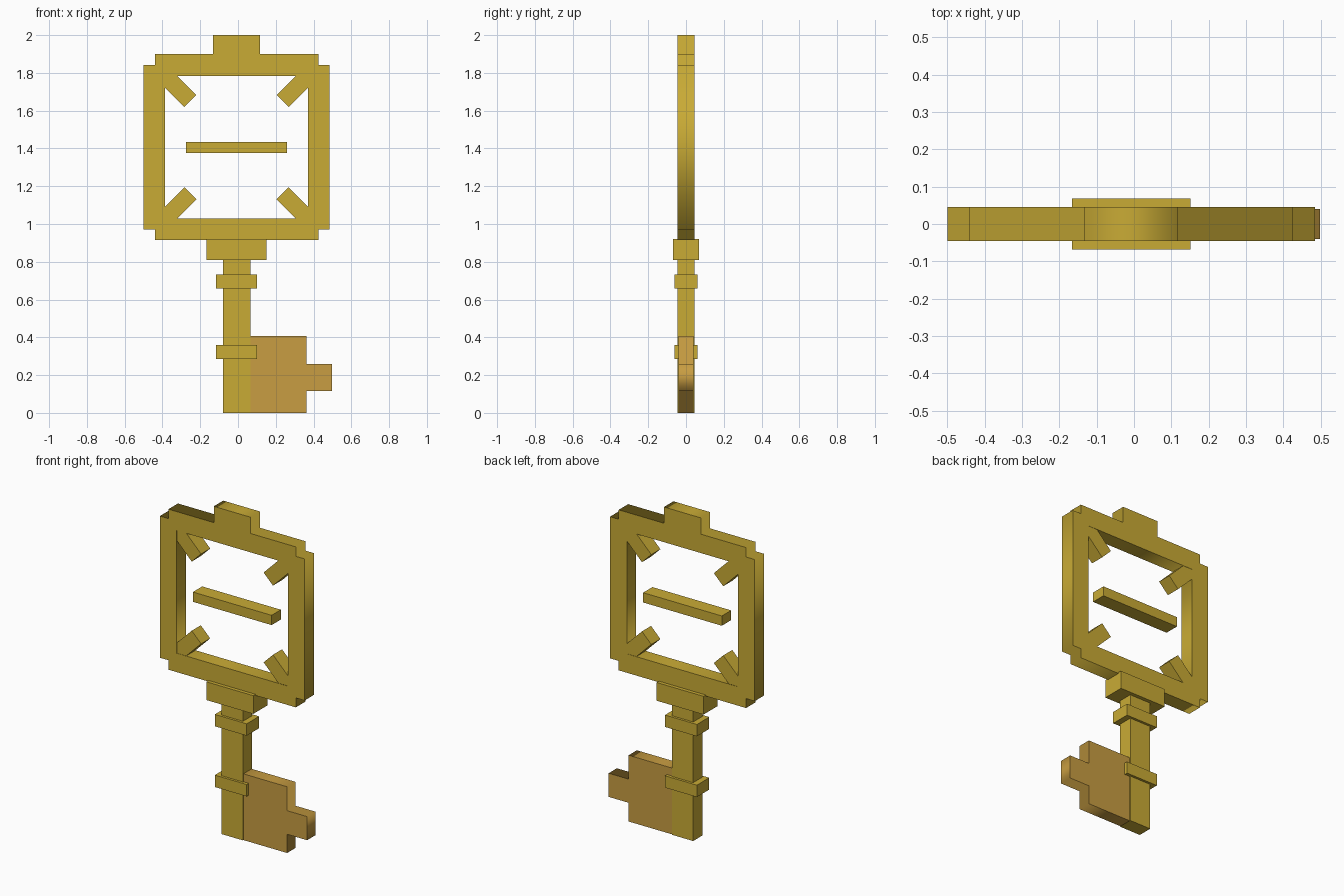
import bpy
from math import radians
from mathutils import Matrix

if "Cube" in bpy.data.objects:
    bpy.data.objects.remove(bpy.data.objects["Cube"])

CX, CZ = -0.0075, 1.407      # axis of the key, centre height of the bow


def material(name, rgb):
    mat = bpy.data.materials.new(name)
    mat.use_nodes = True
    mat.diffuse_color = (*rgb, 1)
    mat.node_tree.nodes["Principled BSDF"].inputs["Base Color"].default_value = (*rgb, 1)
    return mat


gold = material("gold", (0.584, 0.407, 0.036))
bronze = material("bronze", (0.577, 0.337, 0.054))


def plate(name, outlines, half_depth, mat):
    """Extrude closed x-z outlines along y; inner outlines become holes."""
    curve = bpy.data.curves.new(name, "CURVE")
    curve.dimensions = "2D"
    curve.fill_mode = "BOTH"
    curve.extrude = half_depth
    for points in outlines:
        spline = curve.splines.new("POLY")
        spline.points.add(len(points) - 1)
        for point, (x, z) in zip(spline.points, points):
            point.co = (x, z, 0, 1)
        spline.use_cyclic_u = True
    source = bpy.data.objects.new(name + "_outline", curve)
    bpy.context.collection.objects.link(source)
    bpy.context.view_layer.update()
    depsgraph = bpy.context.evaluated_depsgraph_get()
    mesh = bpy.data.meshes.new_from_object(source.evaluated_get(depsgraph))
    bpy.data.objects.remove(source)
    mesh.transform(Matrix.Rotation(radians(90), 4, "X"))
    mesh.materials.clear()
    mesh.materials.append(mat)
    obj = bpy.data.objects.new(name, mesh)
    bpy.context.collection.objects.link(obj)
    return obj


def box(name, x, z, width, height, half_depth, mat=gold, angle=0):
    bpy.ops.mesh.primitive_cube_add(size=1, location=(x, 0, z))
    obj = bpy.context.object
    obj.name = name
    obj.scale = (width, 2 * half_depth, height)
    obj.rotation_euler.y = radians(angle)
    obj.data.materials.append(mat)
    return obj


# Bow: notched square frame with a tab on top and a square opening
right_half = [(0.125, 2.0), (0.125, 1.9), (0.433, 1.9), (0.433, 1.842), (0.492, 1.842),
              (0.492, 0.972), (0.433, 0.972), (0.433, 0.914)]
outer = [(CX + x, z) for x, z in right_half]
outer += [(CX - x, z) for x, z in reversed(right_half)]
opening = [(CX + sx * 0.378, CZ + sz * 0.377)
           for sx, sz in ((-1, -1), (1, -1), (1, 1), (-1, 1))]
plate("bow_frame", [outer, opening], 0.046, gold)

# Bow: diagonal corner braces and the floating crossbar
for sx, side in ((1, "left"), (-1, "right")):
    for sz, level in ((1, "upper"), (-1, "lower")):
        box(f"{level}_{side}_brace", CX + sx * 0.315, CZ + sz * 0.315,
            0.2, 0.09, 0.044, angle=-45 * sx * sz)
box("bow_crossbar", CX, 1.405, 0.535, 0.06, 0.045)

# Shaft with its collar and rings
box("shaft", CX, 0.43, 0.145, 0.86, 0.045)
box("collar", CX, 0.865, 0.318, 0.112, 0.068)
for name, z in (("upper_ring", 0.695), ("lower_ring", 0.322)):
    box(name, CX, z, 0.217, 0.073, 0.06)

# Bit: square blade with one tooth
blade = [(0.03, 0), (0.362, 0), (0.362, 0.115), (0.498, 0.115),
         (0.498, 0.26), (0.362, 0.26), (0.362, 0.407), (0.03, 0.407)]
plate("bit", [blade], 0.04, bronze)
